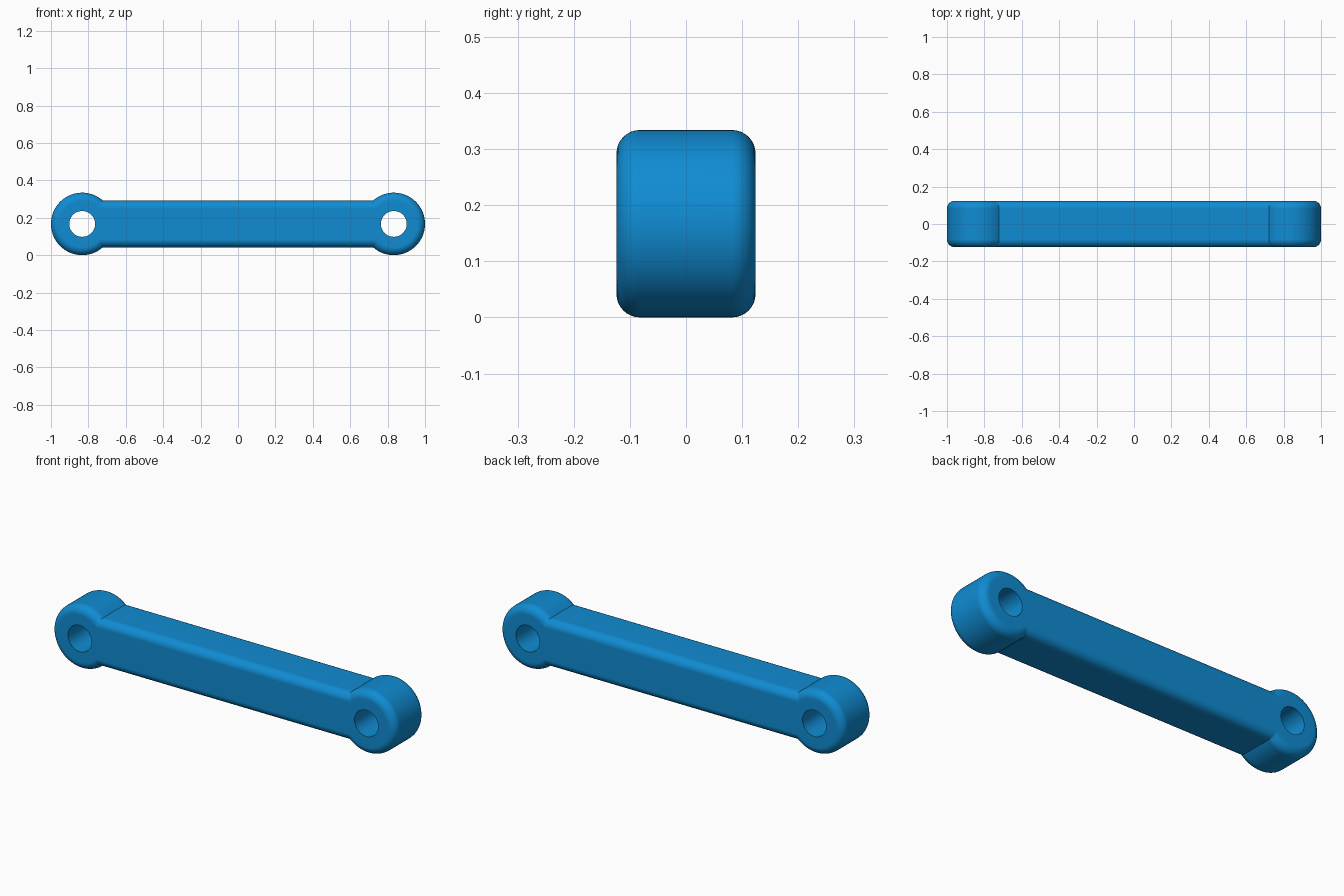
import bpy
import bmesh
import math

if "Cube" in bpy.data.objects:
    bpy.data.objects.remove(bpy.data.objects["Cube"])

END_X, MID_Z = 0.833, 0.167      # centre of each rounded end
END_R, BAR_H = 0.167, 0.125      # end radius, half height of the bar
HALF_Y, FILLET, HOLE_R = 0.124, 0.042, 0.069
ARC, STEPS, HOLE_SEGS = 56, 8, 48


def outline(d):
    """Link outline, moved inwards by d: two arcs joined by straight bar edges."""
    r, h = END_R - d, BAR_H - d
    stop = math.pi - math.asin(h / r)
    right = []
    for i in range(ARC + 1):
        a = -stop + 2 * stop * i / ARC
        right.append((END_X + r * math.cos(a), r * math.sin(a)))
    return right + [(-x, -z) for x, z in right]


def circle(cx):
    return [(cx + HOLE_R * math.cos(2 * math.pi * i / HOLE_SEGS),
             HOLE_R * math.sin(2 * math.pi * i / HOLE_SEGS)) for i in range(HOLE_SEGS)]


bm = bmesh.new()


def ring(points, y):
    return [bm.verts.new((x, y, z + MID_Z)) for x, z in points]


def bridge(a, b):
    n = len(a)
    for i in range(n):
        j = (i + 1) % n
        bm.faces.new((a[i], a[j], b[j], b[i]))


def loop_edges(r):
    return [bm.edges.get((r[i], r[(i + 1) % len(r)])) for i in range(len(r))]


# Outer wall with rounded front and back rims
section = []
for i in range(STEPS + 1):
    a = math.pi / 2 * i / STEPS
    section.append((FILLET * (1 - math.sin(a)), -HALF_Y + FILLET * (1 - math.cos(a))))
section += [(d, -y) for d, y in reversed(section)]
rings = [ring(outline(d), y) for d, y in section]
for a, b in zip(rings, rings[1:]):
    bridge(a, b)

# Pin holes through both ends
holes = []
for cx in (-END_X, END_X):
    front, back = ring(circle(cx), -HALF_Y), ring(circle(cx), HALF_Y)
    bridge(front, back)
    holes.append((front, back))

# Flat front and back faces around the holes
for side, rim in ((0, rings[0]), (1, rings[-1])):
    edges = loop_edges(rim) + loop_edges(holes[0][side]) + loop_edges(holes[1][side])
    bmesh.ops.triangle_fill(bm, edges=edges, use_beauty=True, normal=(0, 2 * side - 1, 0))

bmesh.ops.recalc_face_normals(bm, faces=bm.faces)
mesh = bpy.data.meshes.new("link_arm")
bm.to_mesh(mesh)
bm.free()
link = bpy.data.objects.new("link_arm", mesh)
bpy.context.collection.objects.link(link)

blue = bpy.data.materials.new("blue")
blue.diffuse_color = (0.005, 0.262, 0.65, 1)
blue.use_nodes = True
blue.node_tree.nodes["Principled BSDF"].inputs["Base Color"].default_value = blue.diffuse_color
mesh.materials.append(blue)

# Smooth shading with sharp hole rims and bar joints
bpy.context.view_layer.objects.active = link
link.select_set(True)
bpy.ops.object.shade_smooth_by_angle(angle=math.radians(30))
weighted = link.modifiers.new("weighted_normals", 'WEIGHTED_NORMAL')
weighted.keep_sharp = True
